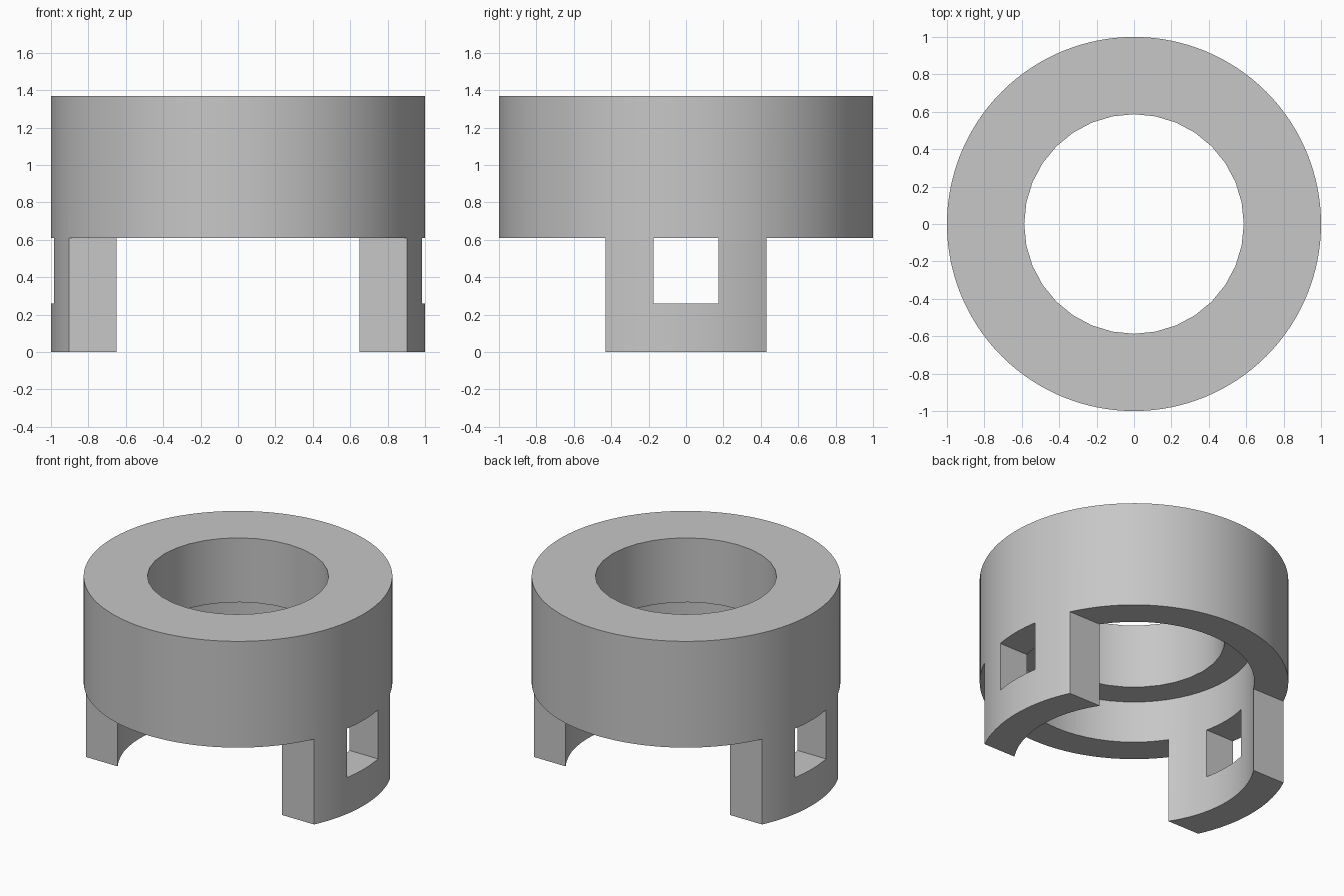
import bpy
import math

cube = bpy.data.objects.get("Cube")
if cube:
    bpy.data.objects.remove(cube, do_unlink=True)

HEIGHT = 1.37
SHOULDER = 0.61      # underside of the ring
LEDGE = 0.91         # top of the wide counterbore
LEG_HALF = 0.43
WINDOW_HALF = 0.175
WINDOW_SILL = 0.26

grey = bpy.data.materials.new("plain grey")
grey.use_nodes = True
grey.diffuse_color = (0.57, 0.57, 0.57, 1)
grey.node_tree.nodes["Principled BSDF"].inputs["Base Color"].default_value = grey.diffuse_color


def cylinder(name, radius, z0, z1, sides):
    bpy.ops.mesh.primitive_cylinder_add(vertices=sides, radius=radius, depth=z1 - z0,
                                        location=(0, 0, (z0 + z1) / 2))
    bpy.context.object.name = name
    return bpy.context.object


def box(name, low, high):
    centre = [(a + b) / 2 for a, b in zip(low, high)]
    bpy.ops.mesh.primitive_cube_add(size=1, location=centre)
    obj = bpy.context.object
    obj.name = name
    obj.scale = [b - a for a, b in zip(low, high)]
    return obj


def cut(target, cutter):
    cutter.hide_render = True
    mod = target.modifiers.new(cutter.name, "BOOLEAN")
    mod.operation = "DIFFERENCE"
    mod.solver = "EXACT"
    mod.object = cutter
    bpy.context.view_layer.update()
    bpy.ops.object.select_all(action="DESELECT")
    target.select_set(True)
    bpy.context.view_layer.objects.active = target
    bpy.ops.object.modifier_apply(modifier=mod.name)
    bpy.data.objects.remove(cutter, do_unlink=True)


# Solid collar, hollowed by a narrow bore above a wider counterbore
collar = cylinder("collar_with_legs", 1.0, 0, HEIGHT, 128)
collar.data.materials.append(grey)
cut(collar, cylinder("bore_cutter", 0.587, LEDGE - 0.2, HEIGHT + 0.2, 32))
cut(collar, cylinder("counterbore_cutter", 0.78, -0.2, LEDGE, 64))

# Clear the front and back below the ring, leaving two side legs
for side, name in ((-1, "front"), (1, "back")):
    near, far = sorted((side * LEG_HALF, side * 1.2))
    cut(collar, box(name + "_gap_cutter", (-1.2, near, -0.2), (1.2, far, SHOULDER)))

# Square window through both legs
cut(collar, box("window_cutter", (-1.2, -WINDOW_HALF, WINDOW_SILL),
                (1.2, WINDOW_HALF, SHOULDER)))

# Smooth round walls with crisp edges
bpy.ops.object.shade_smooth_by_angle(angle=math.radians(30))
